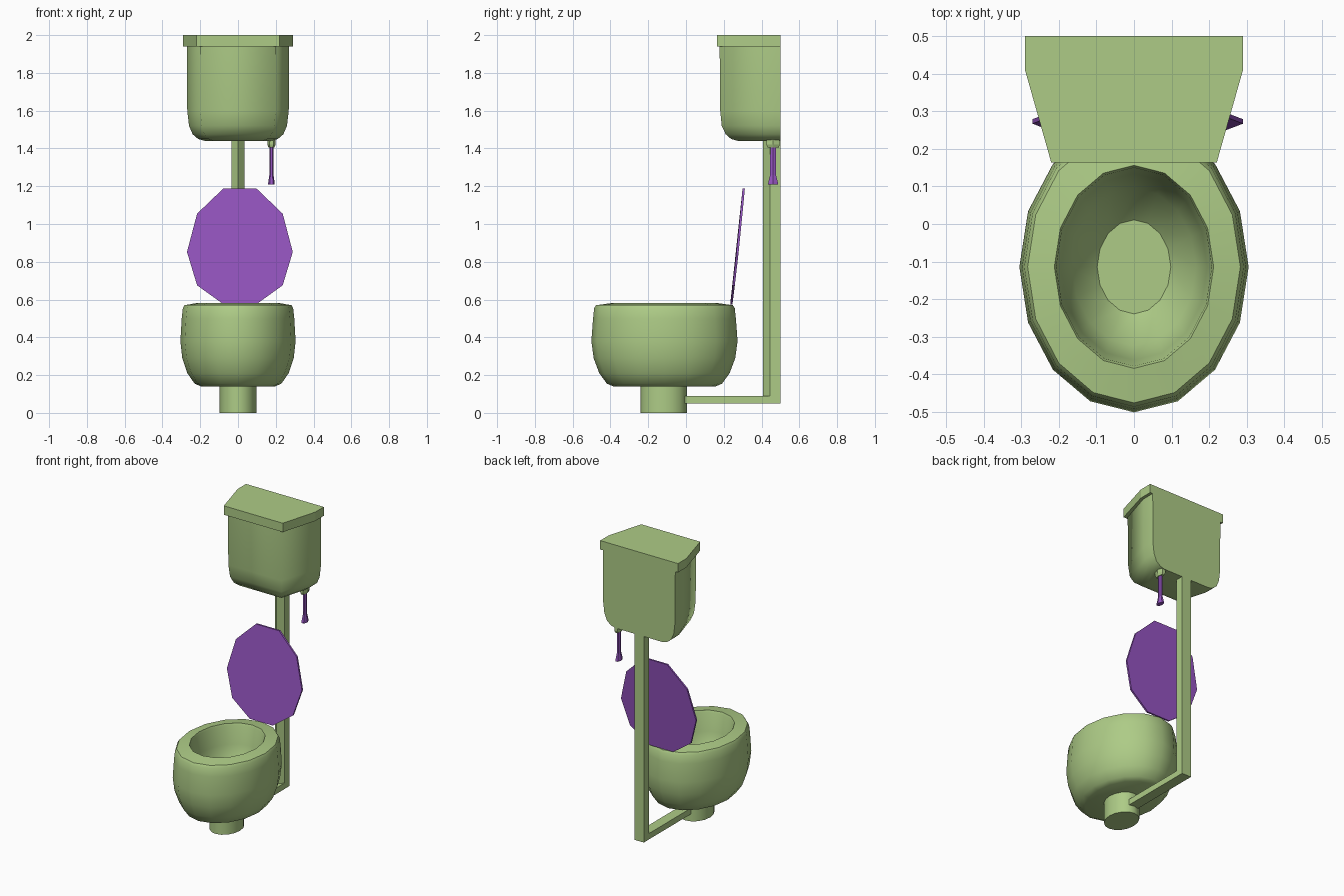
import bpy, math
from math import cos, sin, pi, radians

if "Cube" in bpy.data.objects:
    bpy.data.objects.remove(bpy.data.objects["Cube"])


def material(name, rgb):
    m = bpy.data.materials.new(name)
    m.diffuse_color = (*rgb, 1)
    m.use_nodes = True
    m.node_tree.nodes["Principled BSDF"].inputs["Base Color"].default_value = m.diffuse_color
    return m


GREEN = material("green_ceramic", (0.42, 0.60, 0.24))
PURPLE = material("purple_plastic", (0.30, 0.09, 0.53))


def loft(name, rings, mat, smooth=None):
    """Skin a list of equal-length rings and cap both ends."""
    n = len(rings[0])
    verts = [p for r in rings for p in r]
    faces = [(k * n + i, k * n + (i + 1) % n, (k + 1) * n + (i + 1) % n, (k + 1) * n + i)
             for k in range(len(rings) - 1) for i in range(n)]
    faces.append(tuple(reversed(range(n))))
    faces.append(tuple(range(len(verts) - n, len(verts))))
    me = bpy.data.meshes.new(name)
    me.from_pydata(verts, [], faces)
    me.materials.append(mat)
    ob = bpy.data.objects.new(name, me)
    bpy.context.collection.objects.link(ob)
    if smooth:
        bpy.ops.object.select_all(action='DESELECT')
        bpy.context.view_layer.objects.active = ob
        ob.select_set(True)
        bpy.ops.object.shade_smooth_by_angle(angle=radians(smooth))
    return ob


def ellipse(cx, cy, rx, ry, z, n=16, phase=0.0):
    return [(cx + rx * cos(2 * pi * i / n + phase), cy + ry * sin(2 * pi * i / n + phase), z)
            for i in range(n)]


def prism(name, outline, z0, z1, mat):
    return loft(name, [[(x, y, z) for x, y in outline] for z in (z0, z1)], mat)


# Bowl: outer wall, rim, then hollow interior (rx, ry, z)
bowl_profile = [(0.195, 0.27, 0.14), (0.23, 0.305, 0.155), (0.268, 0.345, 0.21),
                (0.295, 0.375, 0.29), (0.305, 0.387, 0.38), (0.298, 0.378, 0.5),
                (0.292, 0.372, 0.555), (0.283, 0.362, 0.57),
                (0.212, 0.27, 0.583), (0.207, 0.264, 0.57), (0.195, 0.248, 0.45),
                (0.165, 0.21, 0.33), (0.098, 0.125, 0.25)]
loft("bowl", [ellipse(0, -0.114, rx, ry, z) for rx, ry, z in bowl_profile], GREEN, 35)

# Pedestal
loft("pedestal", [ellipse(0, -0.118, 0.097, 0.122, z) for z in (0, 0.16)], GREEN, 35)

# Seat lid: ten-sided disc leaning back
lid_seat = []
for dy in (-0.006, 0.006):
    ring = []
    for x, _, z in [(p[0], 0, p[1]) for p in ellipse(0.01, 0.882, 0.28, 0.323, 0, 10)]:
        ring.append((x, 0.24 + dy + (z - 0.575) * 0.107, z - 0.03 * sin(pi * (z - 0.575) / 0.615)))
    lid_seat.append(ring)
loft("seat_lid", lid_seat[::-1], PURPLE)

# Cistern body: flat back, tapered front, rounded underside (z, x scale, y scale)
body = [(-0.27, 0.5), (-0.27, 0.41), (-0.2, 0.178), (0.2, 0.178), (0.27, 0.41), (0.27, 0.5)]
levels = [(1.44, 0.65, 0.70), (1.45, 0.78, 0.81), (1.475, 0.89, 0.90),
          (1.52, 0.96, 0.965), (1.6, 0.995, 0.99), (1.95, 1, 1)]
loft("cistern", [[(x * sx, 0.5 + (y - 0.5) * sy, z) for x, y in body] for z, sx, sy in levels],
     GREEN, 80)

# Cistern lid
prism("cistern_lid", [(-0.29, 0.5), (-0.29, 0.41), (-0.22, 0.163),
                      (0.22, 0.163), (0.29, 0.41), (0.29, 0.5)], 1.94, 2.0, GREEN)

# Flush pipe down the wall and across to the pedestal
prism("flush_pipe", [(-0.035, 0.5), (-0.035, 0.445), (0, 0.408), (0.035, 0.445), (0.035, 0.5)],
      0.05, 1.45, GREEN)
prism("floor_pipe", [(-0.035, 0.46), (-0.035, -0.03), (0.035, -0.03), (0.035, 0.46)],
      0.05, 0.09, GREEN)

# Pull handle with its bracket
loft("handle_bracket", [ellipse(0.177, 0.461, rx, ry, z, 6) for rx, ry, z in
                        [(0.015, 0.035, 1.405), (0.022, 0.04, 1.42), (0.022, 0.04, 1.48)]], GREEN)
loft("pull_handle", [ellipse(0.177, 0.461, rx, ry, z, 6) for rx, ry, z in
                     [(0.017, 0.031, 1.21), (0.017, 0.029, 1.22), (0.011, 0.018, 1.26),
                      (0.01, 0.017, 1.41)]], PURPLE)
